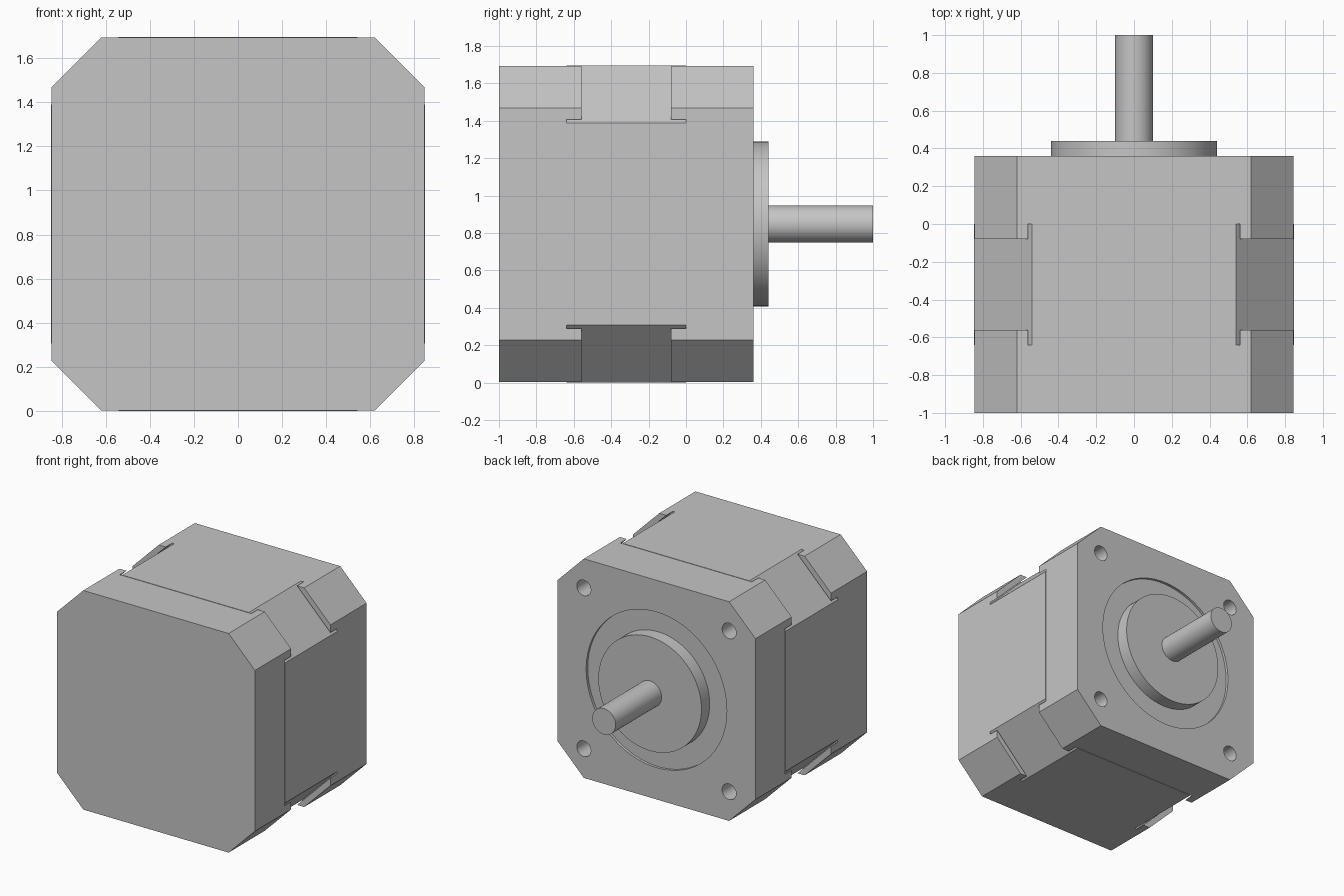
import bpy, bmesh, math
from mathutils import Vector, Matrix

if "Cube" in bpy.data.objects:
    bpy.data.objects.remove(bpy.data.objects["Cube"], do_unlink=True)

MID = 0.848            # height of the shaft axis
CAP, CORNER, LIP = 0.845, 0.62, 0.56
STACK, STACK_CORNER = 0.848, 0.54

grey = bpy.data.materials.new("light_grey_metal")
grey.use_nodes = True
colour = (0.56, 0.56, 0.56, 1)
grey.diffuse_color = colour
grey.node_tree.nodes["Principled BSDF"].inputs["Base Color"].default_value = colour


def finish(name, bm):
    bmesh.ops.recalc_face_normals(bm, faces=bm.faces)
    mesh = bpy.data.meshes.new(name)
    bm.to_mesh(mesh)
    bm.free()
    mesh.materials.append(grey)
    obj = bpy.data.objects.new(name, mesh)
    bpy.context.collection.objects.link(obj)
    return obj


def activate(obj):
    bpy.ops.object.select_all(action='DESELECT')
    obj.select_set(True)
    bpy.context.view_layer.objects.active = obj


def smooth(obj):
    activate(obj)
    bpy.ops.object.shade_smooth_by_angle(angle=math.radians(30))


def extrude(bm, faces, dy):
    new = bmesh.ops.extrude_face_region(bm, geom=faces)["geom"]
    verts = [v for v in new if isinstance(v, bmesh.types.BMVert)]
    bmesh.ops.translate(bm, verts=verts, vec=(0, dy, 0))
    return [f for f in new if isinstance(f, bmesh.types.BMFace)]


def octagon(half, corner):
    """Chamfered square as (x, z) pairs, two points per corner."""
    pts = []
    for k in range(4):
        turn = Matrix.Rotation(k * math.pi / 2, 2)
        pts += [turn @ Vector((half, corner)), turn @ Vector((corner, half))]
    return pts


def ring_verts(bm, pts, y):
    return [bm.verts.new((p.x, y, p.y + MID)) for p in pts]


def end_cap(name, y_end, y_inner, y_lip):
    """Chamfered block whose four corners reach over the core as thin lips."""
    bm = bmesh.new()
    inner = ring_verts(bm, octagon(CAP, LIP), y_end)
    outer = ring_verts(bm, octagon(CAP, CORNER), y_end)
    faces = [bm.faces.new(inner)]
    for i in range(0, 8, 2):
        faces.append(bm.faces.new((inner[i], outer[i], outer[i + 1], inner[i + 1])))
    top = extrude(bm, faces, y_inner - y_end)
    extrude(bm, [f for f in top if len(f.verts) == 4], y_lip - y_inner)
    bmesh.ops.recalc_face_normals(bm, faces=bm.faces)
    bmesh.ops.dissolve_limit(bm, angle_limit=0.01, verts=bm.verts, edges=bm.edges)
    return finish(name, bm)


def rod(name, radius, y0, y1, x=0, z=0, sides=64):
    bm = bmesh.new()
    place = (Matrix.Translation((x, (y0 + y1) / 2, z + MID))
             @ Matrix.Rotation(math.pi / 2, 4, 'X'))
    bmesh.ops.create_cone(bm, cap_ends=True, segments=sides, radius1=radius,
                          radius2=radius, depth=y1 - y0, matrix=place)
    return finish(name, bm)


def cut(obj, cutter):
    cutter.hide_render = True
    mod = obj.modifiers.new("cut", 'BOOLEAN')
    mod.operation, mod.solver, mod.object = 'DIFFERENCE', 'EXACT', cutter
    activate(obj)
    bpy.ops.object.modifier_apply(modifier=mod.name)
    bpy.data.objects.remove(cutter, do_unlink=True)


# Laminated core between the two caps
bm = bmesh.new()
extrude(bm, [bm.faces.new(ring_verts(bm, octagon(STACK, STACK_CORNER), -0.64))], 0.64)
finish("core_stack", bm)

# Closed cap and mounting cap
end_cap("closed_cap", -1, -0.64, -0.56)
mount = end_cap("mounting_cap", 0.36, 0, -0.08)

# Shallow round recess and four blind screw holes in the mounting face
cut(mount, rod("recess_cutter", 0.6, 0.34, 0.5, sides=96))
for sx in (-1, 1):
    for sz in (-1, 1):
        cut(mount, rod("hole_cutter", 0.06, 0.18, 0.5, sx * 0.62, sz * 0.62, 32))
smooth(mount)

# Raised centring disc and drive shaft
smooth(rod("centring_disc", 0.44, 0.335, 0.44, sides=96))
smooth(rod("drive_shaft", 0.1, 0.43, 1.0))
